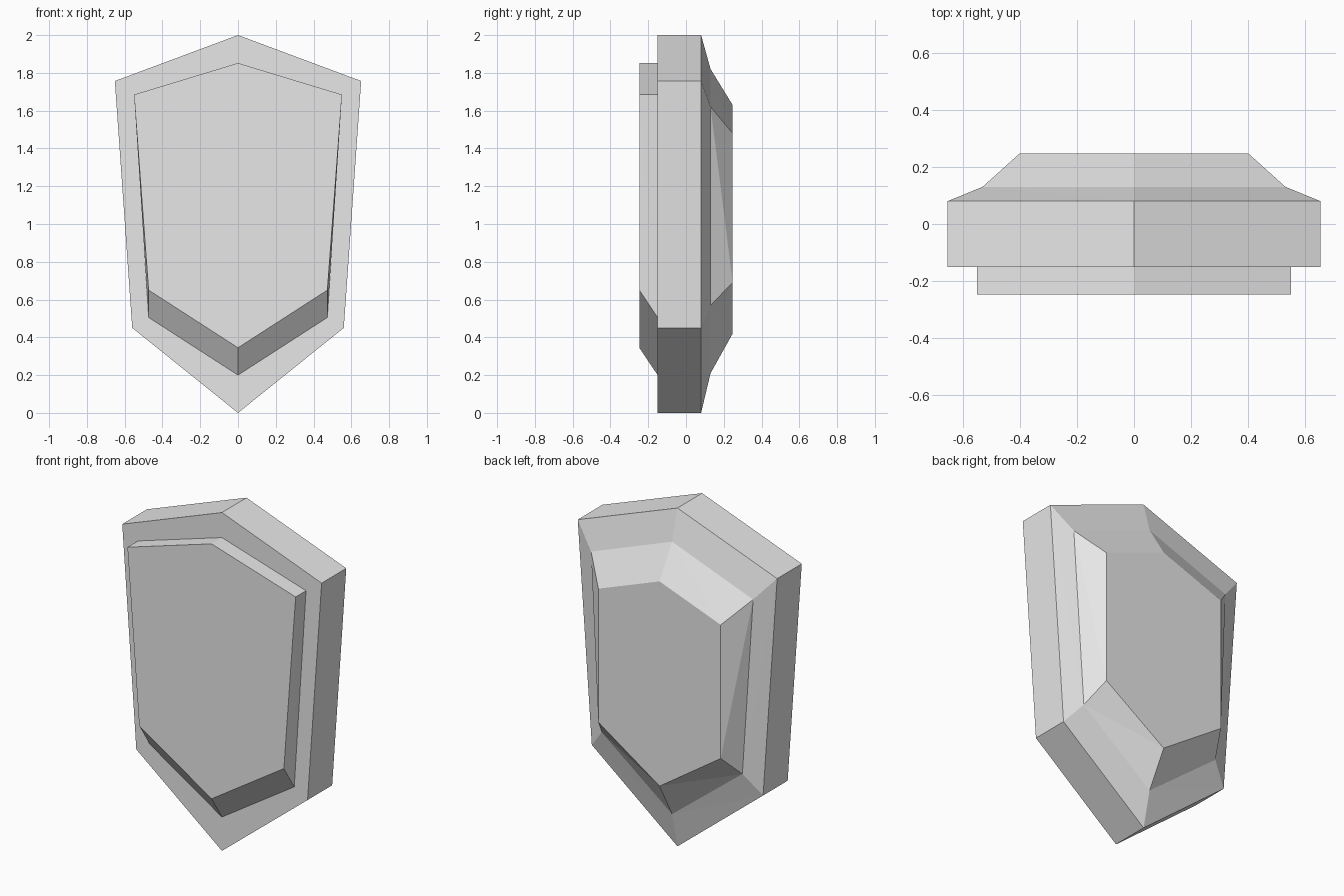
import bpy
import bmesh

cube = bpy.data.objects.get("Cube")
if cube:
    bpy.data.objects.remove(cube, do_unlink=True)

# Single plain grey
grey = bpy.data.materials.new("light_grey")
grey.use_nodes = True
colour = (0.8, 0.8, 0.8, 1)
grey.diffuse_color = colour
grey.node_tree.nodes["Principled BSDF"].inputs["Base Color"].default_value = colour


def shield_ring(bm, y, top, shoulder, hip, bottom):
    """Six-sided shield outline at depth y; shoulder and hip are (x, z)."""
    (sx, sz), (hx, hz) = shoulder, hip
    outline = [(0, top), (sx, sz), (hx, hz), (0, bottom), (-hx, hz), (-sx, sz)]
    return [bm.verts.new((x, y, z)) for x, z in outline]


def shield_part(name, rings):
    """Skin a stack of shield outlines and cap both ends."""
    bm = bmesh.new()
    loops = [shield_ring(bm, *r) for r in rings]
    for a, b in zip(loops, loops[1:]):
        for i in range(6):
            j = (i + 1) % 6
            # Mirrored diagonals keep both halves alike
            if i < 3:
                bm.faces.new((a[i], a[j], b[j]))
                bm.faces.new((a[i], b[j], b[i]))
            else:
                bm.faces.new((a[i], a[j], b[i]))
                bm.faces.new((a[j], b[j], b[i]))
    bm.faces.new(loops[0])
    bm.faces.new(loops[-1])
    bmesh.ops.recalc_face_normals(bm, faces=bm.faces)
    mesh = bpy.data.meshes.new(name)
    bm.to_mesh(mesh)
    bm.free()
    mesh.materials.append(grey)
    obj = bpy.data.objects.new(name, mesh)
    bpy.context.collection.objects.link(obj)
    return obj


# Thick body with a stepped, bevelled back
shield_part("shield_body", [
    (-0.15, 2.0, (0.652, 1.757), (0.56, 0.45), 0.0),
    (0.08, 2.0, (0.652, 1.757), (0.56, 0.45), 0.0),
    (0.13, 1.82, (0.53, 1.62), (0.46, 0.57), 0.21),
    (0.247, 1.63, (0.40, 1.48), (0.40, 0.69), 0.42),
])

# Raised front plate with a sloped lower edge
shield_part("front_plate", [
    (-0.247, 1.852, (0.55, 1.685), (0.473, 0.65), 0.345),
    (-0.15, 1.852, (0.55, 1.685), (0.473, 0.505), 0.20),
])
